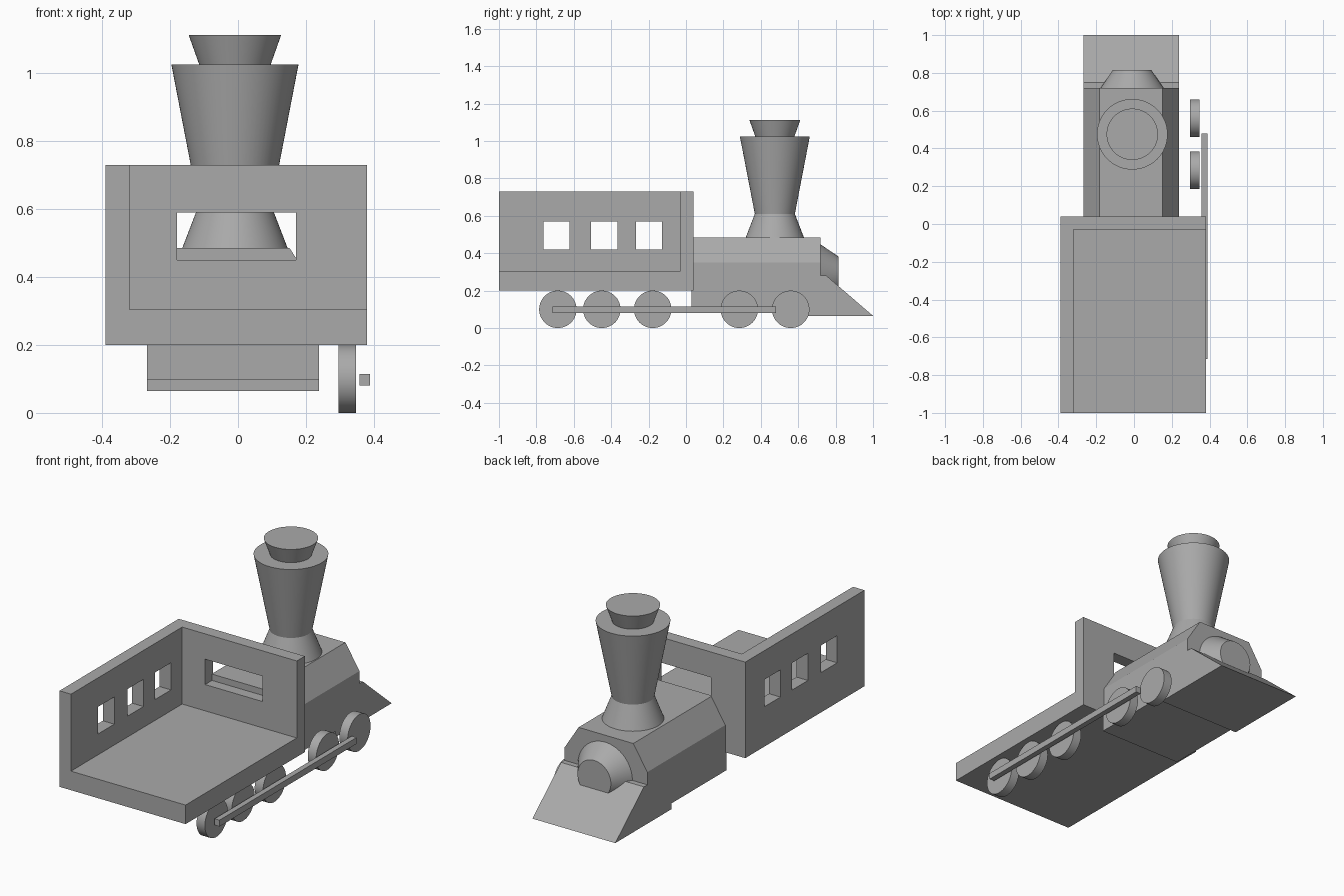
import bpy, bmesh, math
from mathutils import Matrix

if "Cube" in bpy.data.objects:
    bpy.data.objects.remove(bpy.data.objects["Cube"], do_unlink=True)

# One plain grey for the whole locomotive
grey = bpy.data.materials.new("plain grey")
grey.use_nodes = True
colour = (0.4, 0.4, 0.4, 1)
grey.diffuse_color = colour
grey.node_tree.nodes["Principled BSDF"].inputs["Base Color"].default_value = colour

CENTRE_X = -0.015
HALF_W = 0.253


def make(name, bm, smooth=False):
    bmesh.ops.recalc_face_normals(bm, faces=bm.faces)
    mesh = bpy.data.meshes.new(name)
    bm.to_mesh(mesh)
    bm.free()
    mesh.materials.append(grey)
    ob = bpy.data.objects.new(name, mesh)
    bpy.context.collection.objects.link(ob)
    if smooth:
        bpy.ops.object.select_all(action="DESELECT")
        ob.select_set(True)
        bpy.context.view_layer.objects.active = ob
        bpy.ops.object.shade_smooth_by_angle(angle=math.radians(30))
    return ob


def box(name, xs, ys, zs):
    bm = bmesh.new()
    bmesh.ops.create_cube(bm, size=1)
    for v in bm.verts:
        v.co = [r[0] if c < 0 else r[1] for c, r in zip(v.co, (xs, ys, zs))]
    return make(name, bm)


def prism(name, points, offset):
    """Extrude a closed outline of 3D points along an offset."""
    bm = bmesh.new()
    face = bm.faces.new([bm.verts.new(p) for p in points])
    new = bmesh.ops.extrude_face_region(bm, geom=[face], use_keep_orig=True)
    verts = [g for g in new["geom"] if isinstance(g, bmesh.types.BMVert)]
    bmesh.ops.translate(bm, vec=offset, verts=verts)
    return make(name, bm)


def cone(name, centre, r1, r2, depth, axis="Z", segments=64):
    """Capped cone whose first radius sits at the low end of the axis."""
    turn = {"Z": Matrix(), "X": Matrix.Rotation(math.pi / 2, 4, "Y"),
            "Y": Matrix.Rotation(-math.pi / 2, 4, "X")}[axis]
    bm = bmesh.new()
    bmesh.ops.create_cone(bm, cap_ends=True, segments=segments, radius1=r1,
                          radius2=r2, depth=depth,
                          matrix=Matrix.Translation(centre) @ turn)
    return make(name, bm, smooth=True)


def cut(target, cutter):
    mod = target.modifiers.new("cut", "BOOLEAN")
    mod.operation = "DIFFERENCE"
    mod.solver = "EXACT"
    mod.object = cutter
    bpy.context.view_layer.objects.active = target
    bpy.ops.object.modifier_apply(modifier=mod.name)
    bpy.data.objects.remove(cutter, do_unlink=True)


# Open cab: floor, one side wall and a front wall, with windows
cab = box("cab", (-0.39, 0.38), (-1, 0.04), (0.2, 0.73))
cut(cab, box("cab_space", (-0.32, 1), (-2, -0.03), (0.305, 1)))
cut(cab, box("front_window", (-0.18, 0.17), (-0.2, 0.2), (0.45, 0.59)))
for y in (-0.692, -0.437, -0.197):
    cut(cab, box("side_window", (-0.5, -0.2), (y - 0.07, y + 0.07), (0.42, 0.57)))

# Boiler with bevelled shoulders
half = [(HALF_W, 0.097), (HALF_W, 0.35), (0.167, 0.485)]
outline = half + [(-x, z) for x, z in reversed(half)]
prism("boiler", [(CENTRE_X + x, 0.03, z) for x, z in outline], (0, 0.69, 0))

# Sloping nose
side = [(0.51, 0.065), (1, 0.065), (0.75, 0.28), (0.51, 0.28)]
prism("nose_wedge", [(CENTRE_X - HALF_W, y, z) for y, z in side], (2 * HALF_W, 0, 0))

# Boiler lamp
cone("front_lamp", (-0.01, 0.765, 0.28), 0.17, 0.102, 0.1, "Y")

# Chimney
for name, z0, z1, r0, r1 in (("chimney_base", 0.48, 0.61, 0.157, 0.107),
                             ("chimney_stack", 0.61, 1.025, 0.107, 0.187),
                             ("chimney_cap", 1.025, 1.112, 0.105, 0.136)):
    cone(name, (-0.009, 0.475, (z0 + z1) / 2), r0, r1, z1 - z0)

# Wheels and coupling rod, on one side only
for i, y in enumerate((-0.685, -0.45, -0.178, 0.285, 0.56)):
    cone(f"wheel_{i + 1}", (0.322, y, 0.1), 0.1, 0.1, 0.051, "X")
box("coupling_rod", (0.358, 0.388), (-0.715, 0.48), (0.08, 0.115))
